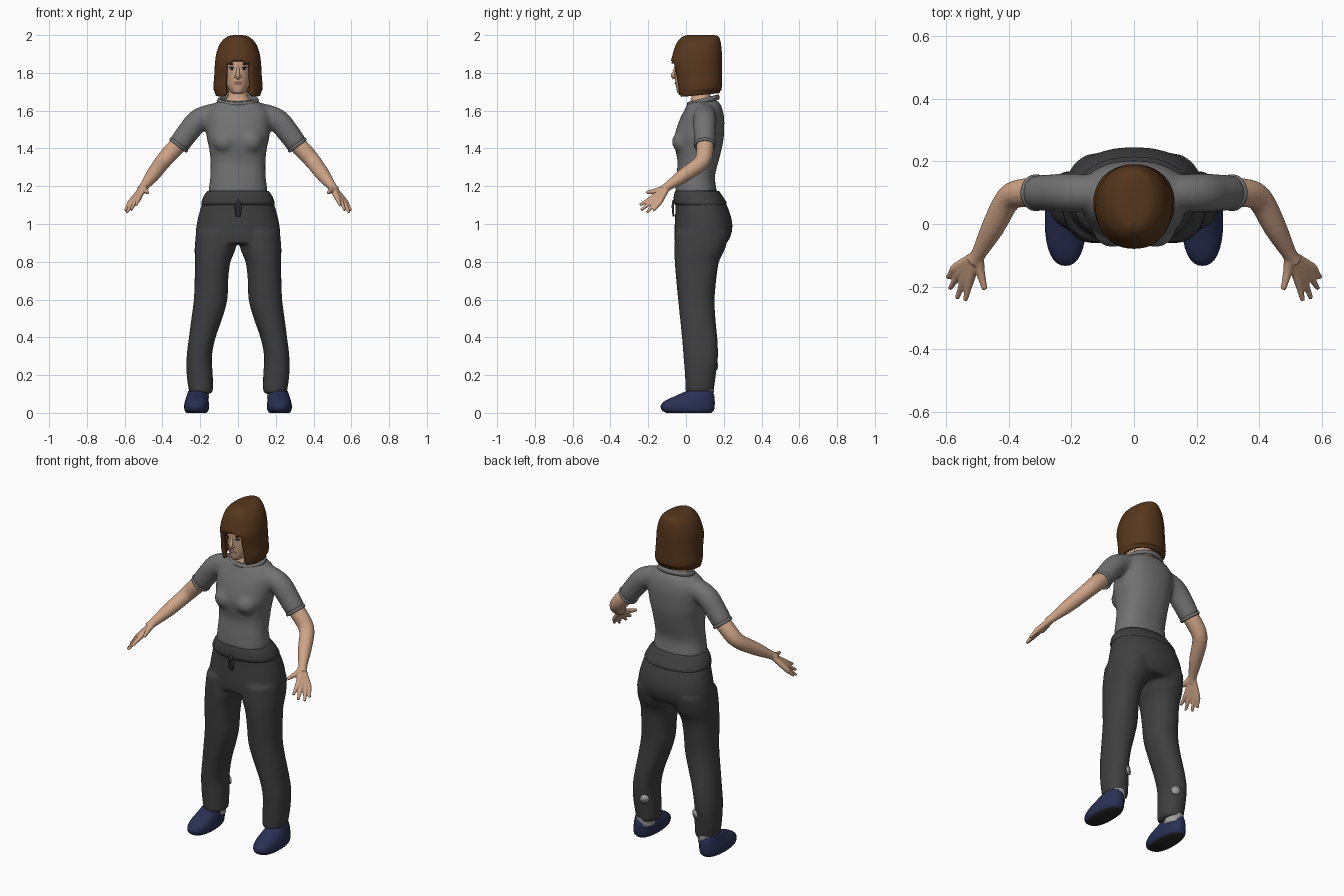
import bpy, bmesh, math
from mathutils import Vector

if "Cube" in bpy.data.objects:
    bpy.data.objects.remove(bpy.data.objects["Cube"])


def material(name, *rgb):
    m = bpy.data.materials.new(name)
    m.use_nodes = True
    m.diffuse_color = (*rgb, 1)
    bsdf = m.node_tree.nodes["Principled BSDF"]
    bsdf.inputs["Base Color"].default_value = (*rgb, 1)
    bsdf.inputs["Roughness"].default_value = 0.8
    return m


SKIN = material("skin", .62, .37, .24)
HAIR = material("brown hair", .095, .038, .012)
SHIRT = material("grey shirt", .165, .165, .165)
PANTS = material("charcoal trousers", .05, .05, .05)
SHOE = material("navy shoe", .022, .03, .09)
SOLE = material("dark sole", .02, .02, .02)
PALE = material("pale grey", .35, .35, .35)
DARK = material("dark eye", .012, .008, .006)
WHITE = material("eye white", .6, .57, .53)
LIP = material("lips", .42, .17, .13)


def spline(rows, steps=4):
    """Smoothly resample rows of numbers."""
    out = []
    for i in range(len(rows) - 1):
        a, b, c, d = (rows[max(0, min(len(rows) - 1, i + k))] for k in (-1, 0, 1, 2))
        for s in range(steps):
            t = s / steps
            out.append([q + t * (r - p) / 2 + t * t * (p - 2.5 * q + 2 * r - w / 2)
                        + t ** 3 * (w - p + 3 * (q - r)) / 2
                        for p, q, r, w in zip(a, b, c, d)])
    return out + [list(rows[-1])]


def skin_rings(bm, rings, caps=True):
    loops = [[bm.verts.new(p) for p in ring] for ring in rings]
    n = len(loops[0])
    for a, b in zip(loops, loops[1:]):
        for i in range(n):
            bm.faces.new((a[i], a[(i + 1) % n], b[(i + 1) % n], b[i]))
    if caps:
        bm.faces.new(loops[0])
        bm.faces.new(loops[-1])


def loft(bm, rows, n=32, power=2.0, caps=True, steps=4):
    """Stack level rings given as (z, left x, right x, front y, back y)."""
    def bend(v):
        return math.copysign(abs(v) ** (2 / power), v)
    rings = []
    for z, x0, x1, y0, y1 in spline(rows, steps):
        rings.append([((x0 + x1) / 2 + (x1 - x0) / 2 * bend(math.sin(a)),
                       (y0 + y1) / 2 - (y1 - y0) / 2 * bend(math.cos(a)), z)
                      for a in (math.tau * i / n for i in range(n))])
    skin_rings(bm, rings, caps)


def even(rows):
    """Rows (z, half width, front, back) made symmetric about x = 0."""
    return [(z, -w, w, f, b) for z, w, f, b in rows]


def tube(bm, rows, n=16):
    """Sweep a circle along rows of (x, y, z, radius)."""
    rows = spline(rows)
    pts = [Vector(r[:3]) for r in rows]
    rings = []
    for i, p in enumerate(pts):
        d = pts[min(i + 1, len(pts) - 1)] - pts[max(i - 1, 0)]
        u = d.cross(Vector((.3, .8, -.5))).normalized()
        v = d.cross(u).normalized()
        rings.append([p + rows[i][3] * (u * math.cos(a) + v * math.sin(a))
                      for a in (math.tau * k / n for k in range(n))])
    skin_rings(bm, rings)


def ball(bm, centre, size):
    verts = bmesh.ops.create_uvsphere(bm, u_segments=20, v_segments=12, radius=1)["verts"]
    for v in verts:
        v.co = Vector(centre) + Vector(a * b for a, b in zip(v.co, size))


def finish(bm, name, mat, mirror=False, voxel=0, relax=6):
    bmesh.ops.recalc_face_normals(bm, faces=bm.faces)
    for f in bm.faces:
        f.smooth = True
    mesh = bpy.data.meshes.new(name)
    bm.to_mesh(mesh)
    bm.free()
    mesh.materials.append(mat)
    ob = bpy.data.objects.new(name, mesh)
    bpy.context.collection.objects.link(ob)
    if mirror:
        ob.modifiers.new("Mirror", "MIRROR").use_mirror_merge = False
    if voxel:
        m = ob.modifiers.new("Remesh", "REMESH")
        m.mode, m.voxel_size, m.use_smooth_shade = "VOXEL", voxel, True
        m = ob.modifiers.new("Smooth", "SMOOTH")
        m.factor, m.iterations = .5, relax
    return ob


def hoop(name, centre, rx, ry, thick, mat, normal, mirror=False):
    """A rolled hem: an oval torus facing along normal."""
    bm = bmesh.new()
    turn = Vector(normal).to_track_quat("Z", "Y")
    rings = []
    for a in (math.tau * i / 40 for i in range(41)):
        rings.append([Vector(centre) + turn @ Vector((
            (rx + thick * math.cos(b)) * math.cos(a),
            (ry + thick * math.cos(b)) * math.sin(a), thick * 1.3 * math.sin(b)))
            for b in (math.tau * k / 10 for k in range(10))])
    skin_rings(bm, rings, False)
    bmesh.ops.remove_doubles(bm, verts=bm.verts, dist=1e-5)
    return finish(bm, name, mat, mirror)


# Shirt: torso, bust and sleeves blended together
bm = bmesh.new()
loft(bm, even([(1.165, .158, -.058, .165), (1.25, .147, -.052, .153), (1.33, .146, -.045, .172),
               (1.40, .153, -.058, .19), (1.46, .166, -.062, .2), (1.55, .172, -.035, .203),
               (1.6, .165, -.01, .195), (1.635, .13, .008, .182), (1.655, .09, .025, .165)]), power=2.3)
for s in (-1, 1):
    ball(bm, (s * .068, -.015, 1.435), (.065, .06, .06))
    tube(bm, [(s * x, .1, z, r) for x, z, r in
              ((.08, 1.595, .055), (.2, 1.555, .062), (.265, 1.485, .06), (.314, 1.418, .057))])
finish(bm, "shirt", SHIRT, voxel=.01, relax=10)
hoop("shirt_collar", (0, .092, 1.652), .1, .078, .011, SHIRT, (0, -.25, 1))
hoop("sleeve_hems", (.314, .1, 1.418), .052, .052, .007, SHIRT, (.6, 0, -.8), True)

# Trousers: hips and two legs blended together
bm = bmesh.new()
loft(bm, even([(1.185, .15, -.05, .16), (1.14, .178, -.055, .192), (1.08, .2, -.056, .225),
               (1.0, .219, -.06, .246), (.94, .224, -.062, .238), (.895, .218, -.06, .215)]), power=2.2)
for s in (-1, 1):
    loft(bm, [(z, s * a, s * b, f, k) for z, a, b, f, k in (
        (.96, .01, .222, -.058, .23), (.87, .012, .23, -.062, .208), (.8, .04, .228, -.06, .175),
        (.7, .052, .23, -.052, .16), (.6, .056, .234, -.042, .152), (.5, .083, .247, -.032, .156),
        (.4, .118, .26, -.022, .166), (.3, .138, .272, -.014, .17), (.2, .133, .272, -.006, .158),
        (.1, .132, .258, -.002, .146))], power=2.2)
finish(bm, "trousers", PANTS, voxel=.011, relax=8)
bm = bmesh.new()
loft(bm, even([(1.175, .162, -.058, .175), (1.15, .18, -.064, .192),
               (1.115, .194, -.066, .214), (1.1, .192, -.056, .214)]), power=2.2)
finish(bm, "waistband", PANTS)
bm = bmesh.new()
for s in (-1, 1):
    tube(bm, [(0, -.066, 1.125, .006), (s * .012, -.07, 1.09, .006), (s * .008, -.066, 1.04, .005)], 8)
finish(bm, "drawstring", PANTS)

# Pale round patches on the calves
bm = bmesh.new()
out = Vector((-.5, .87, 0))
bmesh.ops.create_cone(bm, cap_ends=True, segments=8, radius1=.027, radius2=.027, depth=.008)
bmesh.ops.transform(bm, matrix=out.to_track_quat("Z", "Y").to_matrix().to_4x4(), verts=bm.verts)
bmesh.ops.translate(bm, vec=(.168, .154, .25), verts=bm.verts)
patch = finish(bm, "calf_patches", PALE, True)

# Socks and shoes
bm = bmesh.new()
loft(bm, [(.07, .155, .255, .04, .14), (.1, .155, .255, .04, .146), (.125, .16, .25, .05, .148)])
finish(bm, "socks", PALE, True)
bm = bmesh.new()
loft(bm, [(0, .168, .272, -.105, .135), (.015, .156, .283, -.128, .148), (.04, .153, .285, -.133, .152),
          (.065, .156, .28, -.11, .152), (.09, .162, .272, -.055, .15), (.115, .168, .264, .0, .142)],
     power=2.3)
shoes = finish(bm, "shoes", SHOE, True)
shoes.data.materials.append(SOLE)
for f in shoes.data.polygons:
    f.material_index = int(f.center.z < .008)

# Bare arms with hands
bm = bmesh.new()
wrist = (.497, -.095, 1.2)
tube(bm, [(.28, .1, 1.455, .045), (.35, .1, 1.385, .046), (.402, .08, 1.325, .042),
          (.452, -.012, 1.258, .037), (*wrist, .024), (.515, -.12, 1.18, .024)])
tips = [(.54, -.245, 1.1), (.566, -.237, 1.074), (.589, -.207, 1.06), (.597, -.172, 1.072)]
for i, tip in enumerate(tips):
    knuckle = Vector((.524, -.176, 1.14)).lerp(Vector((.568, -.138, 1.118)), i / 3)
    tube(bm, [(*wrist, .016), (*knuckle, .015), (*(knuckle * .5 + Vector(tip) * .5), .011), (*tip, .008)], 12)
tube(bm, [(*wrist, .018), (.492, -.15, 1.178, .015), (.477, -.21, 1.166, .009)], 12)
finish(bm, "arms", SKIN, True, voxel=.005, relax=3)

# Neck and head
bm = bmesh.new()
loft(bm, even([(1.6, .09, .02, .16), (1.645, .075, .022, .15), (1.68, .052, .03, .13), (1.76, .052, .03, .12)]))
finish(bm, "neck", SKIN)
bm = bmesh.new()
loft(bm, even([(1.688, .022, -.036, .05), (1.7, .04, -.047, .08), (1.73, .058, -.053, .11),
               (1.77, .069, -.058, .14), (1.82, .076, -.06, .16), (1.87, .08, -.06, .17),
               (1.93, .07, -.03, .15)]))
tube(bm, [(0, -.053, 1.835, .007), (0, -.062, 1.805, .009), (0, -.069, 1.785, .011), (0, -.058, 1.772, .01)], 12)
for s in (-1, 1):
    ball(bm, (s * .011, -.06, 1.781), (.009, .009, .007))
finish(bm, "head", SKIN)


def face_detail(name, mat, x, y, z, size, mirror=True):
    bm = bmesh.new()
    ball(bm, (x, y, z), size)
    return finish(bm, name, mat, mirror)


face_detail("eye_whites", WHITE, .031, -.051, 1.822, (.014, .0045, .006))
face_detail("irises", DARK, .031, -.0545, 1.822, (.006, .003, .006))
face_detail("eyelids", DARK, .031, -.052, 1.829, (.017, .0049, .003))
face_detail("eyebrows", HAIR, .033, -.052, 1.846, (.019, .0049, .004))
face_detail("lips", LIP, 0, -.055, 1.745, (.021, .0049, .007), False)

# Bobbed hair: a shell with a face opening below a blunt fringe
bm = bmesh.new()
loft(bm, even([(2.0, .022, .01, .15), (1.99, .06, -.022, .174), (1.955, .095, -.052, .185),
               (1.9, .115, -.07, .19), (1.85, .122, -.08, .191), (1.78, .126, -.065, .191),
               (1.72, .13, -.055, .189), (1.675, .118, -.05, .178)]), n=48, caps=False, power=2.15)
edges = [e for e in bm.edges if e.is_boundary and e.verts[0].co.z > 1.9]
bmesh.ops.holes_fill(bm, edges=edges, sides=0)
opening = [f for f in bm.faces if f.calc_center_median().y < .02
           and abs(f.calc_center_median().x) < .07
           and f.calc_center_median().z < 1.862 - 3 * f.calc_center_median().x ** 2]
bmesh.ops.delete(bm, geom=opening, context="FACES")
for v in bm.verts:
    # Centre parting, and a back hem a little higher than the front locks
    if abs(v.co.x) < .001 and v.co.y < .0 and v.co.z > 1.93:
        v.co.z -= .004
    if v.co.z < 1.7:
        v.co.z += .1 * max(0, v.co.y)
hair = finish(bm, "hair", HAIR)
m = hair.modifiers.new("Solidify", "SOLIDIFY")
m.thickness, m.offset = .018, -1

# Keep hard edges crisp on the flat-ended parts
for ob in bpy.context.view_layer.objects:
    ob.select_set(ob in (patch, shoes, hair))
bpy.context.view_layer.objects.active = shoes
bpy.ops.object.shade_smooth_by_angle(angle=math.radians(50))
